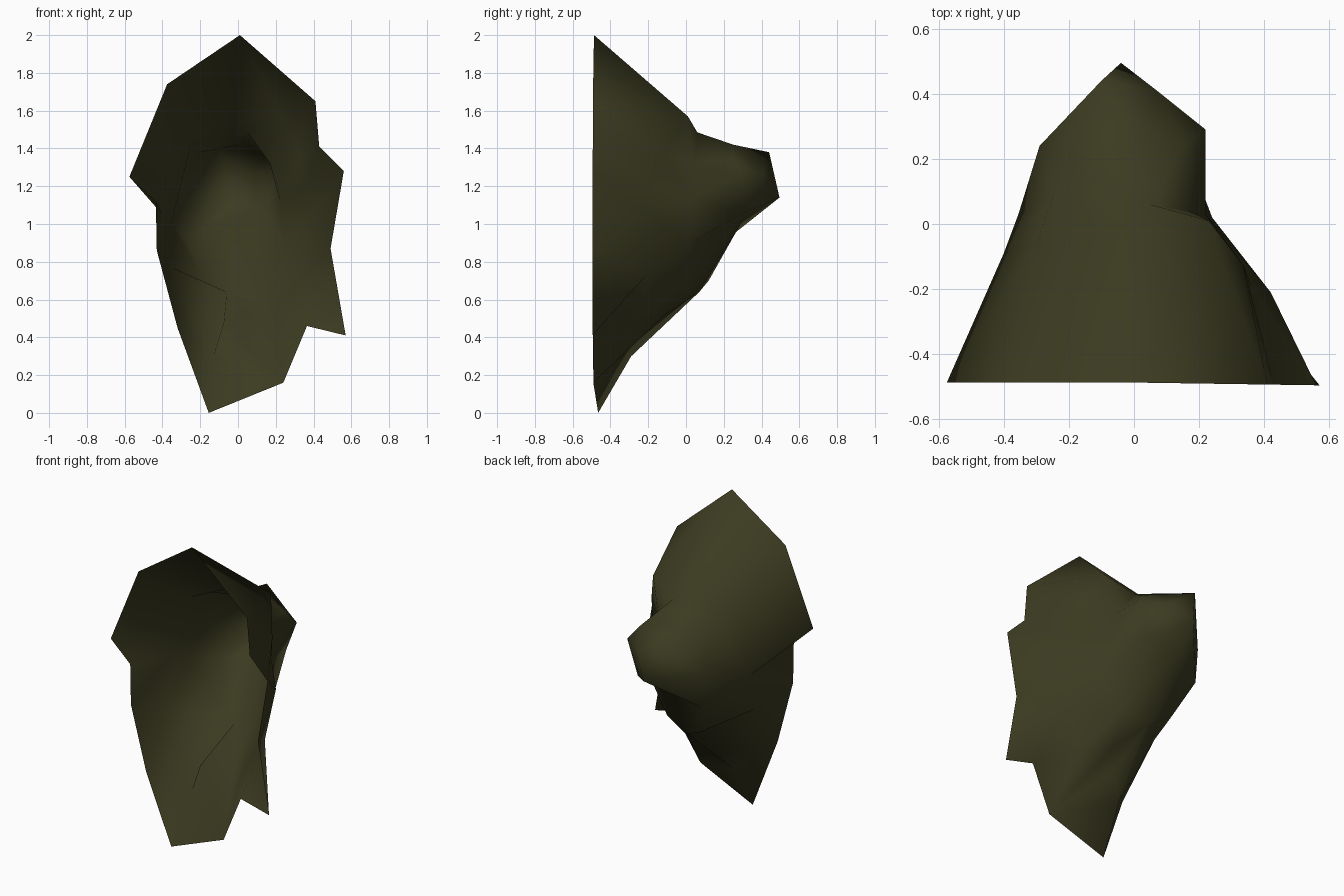
import bpy, bmesh
from mathutils import Vector

if "Cube" in bpy.data.objects:
    bpy.data.objects.remove(bpy.data.objects["Cube"])

# Rings run clockwise (seen from the front), each from its top point.
RIM = [(.01, 2.0), (.41, 1.65), (.43, 1.41), (.56, 1.28), (.49, .87), (.57, .41), (.365, .46),
       (.24, .16), (-.155, 0), (-.32, .45), (-.43, .86), (-.435, 1.12), (-.575, 1.25), (-.375, 1.74)]
WAIST = [(.23, .01, 1.57), (.335, -.125, 1.36), (.36, -.19, 1.2), (.42, -.21, 1.08), (.34, -.21, .73),
         (.2, -.24, .5), (.06, -.11, .52), (-.075, -.28, .48), (-.13, -.29, .3), (-.35, -.23, .77),
         (-.40, -.09, 1.05), (-.3, -.06, 1.43), (-.04, .0, 1.54)]
NECK = [(.05, .06, 1.485), (.17, .04, 1.32), (.22, .03, 1.13), (.24, .02, .9), (.12, .02, .69),
        (-.06, .07, .64), (-.18, .12, .70), (-.355, .03, 1.0), (-.25, .08, 1.42)]
KNOB = [(.01, .25, 1.42), (.16, .25, 1.35), (.22, .29, 1.27), (.13, .31, 1.06), (-.08, .3, 1.02),
        (-.28, .23, .93), (-.29, .24, 1.15), (-.2, .2, 1.38)]
TIP = [(-.1, .44, 1.38), (.07, .41, 1.26), (-.04, .495, 1.14)]


def stitch(bm, a, b):
    """Triangulate between two closed rings with the shortest total of cross edges."""
    n, m = len(a), len(b)
    best = {(0, 0): (0, None)}
    for i in range(n + 1):
        for j in range(m + 1):
            if i + j:
                prev = [p for p in ((i - 1, j), (i, j - 1)) if p in best]
                p = min(prev, key=lambda q: best[q][0])
                best[i, j] = (best[p][0] + (a[i % n].co - b[j % m].co).length, p)
    i, j = n, m
    while (i, j) != (0, 0):
        pi, pj = best[i, j][1]
        third = a[i % n] if i != pi else b[j % m]
        bm.faces.new([a[pi % n], b[pj % m], third])
        i, j = pi, pj


bm = bmesh.new()
rim = [(x, -.465 if z < .1 else -.487 - .015 * max(x, 0), z) for x, z in RIM]
rings = [[bm.verts.new(Vector(p)) for p in ring] for ring in (rim, WAIST, NECK, KNOB, TIP)]
for a, b in zip(rings, rings[1:]):
    stitch(bm, a, b)
bm.faces.new(rings[-1])                       # blunt end of the knob
# normals point away from the hollow
bmesh.ops.recalc_face_normals(bm, faces=bm.faces)
tip_face = max(bm.faces, key=lambda f: f.calc_center_median().y)
if tip_face.normal.y < 0:
    bmesh.ops.reverse_faces(bm, faces=bm.faces)
for f in bm.faces:
    f.smooth = True

# Hollow shell, open to the front
mesh = bpy.data.meshes.new("hollow_shell")
bm.to_mesh(mesh)
bm.free()
olive = bpy.data.materials.new("dark_olive")
olive.diffuse_color = (.044, .043, .015, 1)
olive.use_nodes = True
olive.node_tree.nodes["Principled BSDF"].inputs["Base Color"].default_value = olive.diffuse_color
mesh.materials.append(olive)
shell = bpy.data.objects.new("hollow_shell", mesh)
bpy.context.collection.objects.link(shell)
